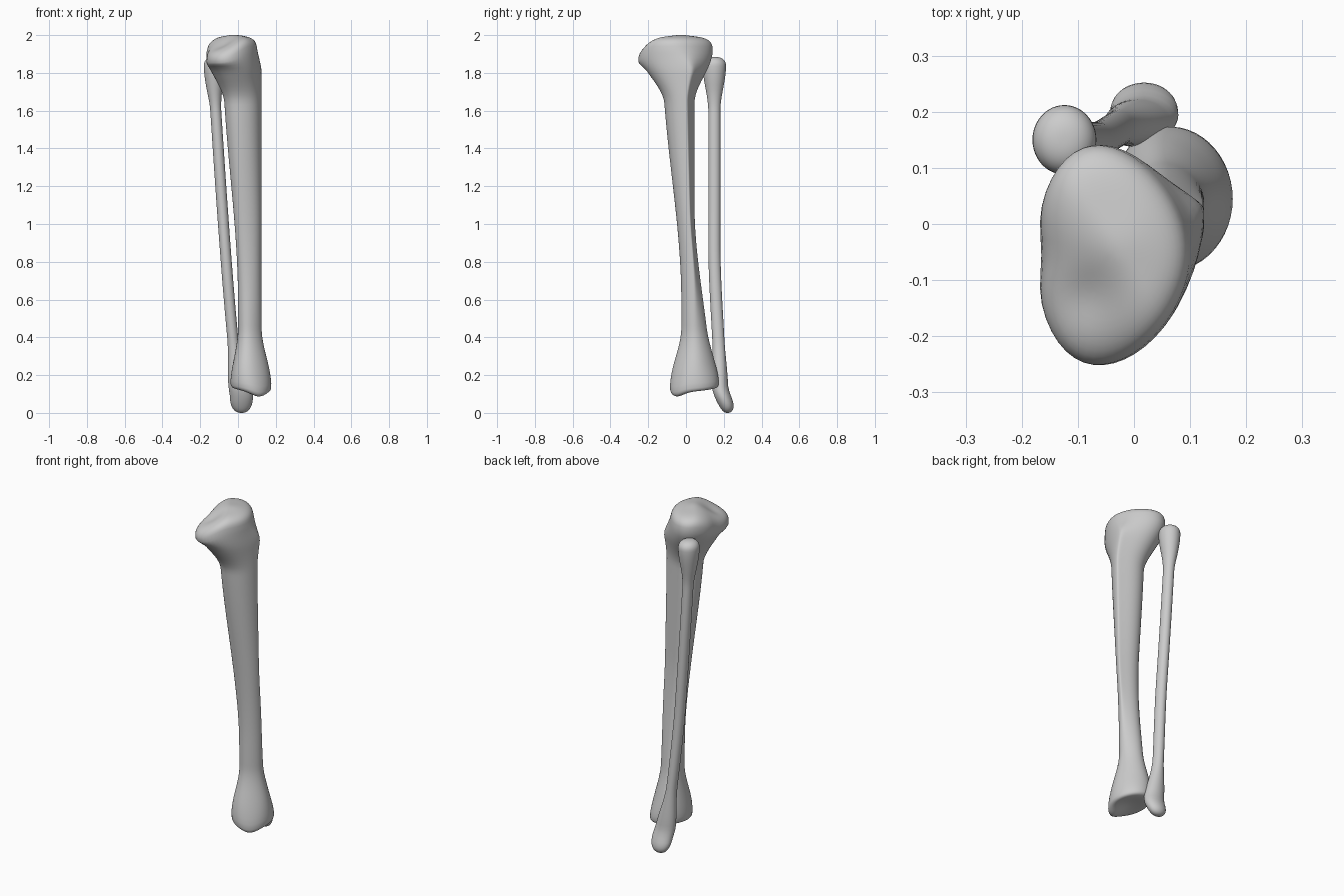
import bpy
import bmesh
from math import cos, sin, pi, exp

cube = bpy.data.objects.get("Cube")
if cube:
    bpy.data.objects.remove(cube)

SIDES = 48
CAP_RINGS = 16
BODY_RINGS = 70

bone_grey = bpy.data.materials.new("bone_grey")
bone_grey.use_nodes = True
grey = (0.6, 0.6, 0.6, 1)
bone_grey.diffuse_color = grey
bone_grey.node_tree.nodes["Principled BSDF"].inputs["Base Color"].default_value = grey


def rise(value, start, end):
    """Smooth step from zero at start to one at end."""
    t = min(max((value - start) / (end - start), 0), 1)
    return t * t * (3 - 2 * t)


def fall(value, start, end):
    return 1 - rise(value, start, end)


def bump(distance_squared, width):
    return exp(-distance_squared / (width * width))


def ring_levels(low, high, low_cap, high_cap, squareness):
    """Heights and scales of rings: rounded cap, body, rounded cap."""
    cap = []
    for i in range(CAP_RINGS + 1):
        remaining = 1 - i / CAP_RINGS
        angle = pi / 2 * (1 - remaining * remaining)
        depth = sin(angle) ** squareness
        scale = max(cos(angle), 0) ** squareness if remaining else 0
        cap.append((depth, scale))
    start, end = low + low_cap, high - high_cap
    levels = [(start - low_cap * depth, scale) for depth, scale in reversed(cap)]
    for i in range(1, BODY_RINGS):
        levels.append((start + (end - start) * i / BODY_RINGS, 1))
    return levels + [(end + high_cap * depth, scale) for depth, scale in cap]


def build_bone(name, levels, place):
    """Skin rings of points given by place(height, scale, cosine, sine)."""
    bm = bmesh.new()
    rings = []
    for z, scale in levels:
        ring = []
        for i in range(SIDES):
            angle = 2 * pi * i / SIDES
            ring.append(bm.verts.new(place(z, scale, cos(angle), sin(angle))))
        rings.append(ring)
    for lower, upper in zip(rings, rings[1:]):
        for i in range(SIDES):
            j = (i + 1) % SIDES
            bm.faces.new((lower[i], lower[j], upper[j], upper[i]))
    # Close the ends where the caps shrink to a point
    bmesh.ops.remove_doubles(bm, verts=bm.verts, dist=0.00001)
    bmesh.ops.recalc_face_normals(bm, faces=bm.faces)
    mesh = bpy.data.meshes.new(name)
    bm.to_mesh(mesh)
    bm.free()
    mesh.materials.append(bone_grey)
    for face in mesh.polygons:
        face.use_smooth = True
    bpy.context.collection.objects.link(bpy.data.objects.new(name, mesh))


def place_shin(z, scale, u, v):
    # Flares of the ankle and head, and taper of the shaft
    ankle = fall(z, 0.14, 0.45)
    shaft = rise(z, 0.6, 1.9)
    head = rise(z, 1.64, 1.92)
    lip = rise(z, 1.8, 1.95)
    left = -0.04 * ankle - 0.08 * shaft - 0.097 * head
    right = 0.125 + 0.052 * ankle - 0.025 * lip
    front = -0.025 - 0.06 * ankle - 0.1 * shaft - 0.128 * head
    back = 0.045 + 0.04 * ankle + 0.09 * fall(z, 0.1, 1.1) + 0.097 * head

    # Crest running along the outer back corner, kidney-shaped head
    foot = fall(z, 0.1, 0.28)
    crest = 0.2 * (1 - foot)
    v *= (1 - crest * u) / (1 + crest * crest / 2)
    if u > 0:
        v += 0.45 * rise(z, 0.4, 0.9) * (1 - lip) * u * u * (1 - abs(v))
    else:
        u += 0.1 * lip * bump(v * v, 0.3)
    half_x = scale * (right - left) / 2
    half_y = scale * (back - front) / 2
    x = (left + right) / 2 + u * half_x
    y = (front + back) / 2 + v * half_y

    # Head drooping at one corner, with a dish and a ridge
    droop = 0.065 * rise(-scale * (u + v), -0.2, 1.5)
    dish = bump((x + 0.08) ** 2 + (y + 0.13) ** 2, 0.055)
    ridge = bump((x + 0.02) ** 2 + (y + 0.03) ** 2, 0.055)
    z += lip * (0.006 * ridge - 0.015 * dish - droop)

    # Hollow ankle joint with a knob hanging on its inner side
    knob = bump((x - 0.11) ** 2 + (y + 0.05) ** 2, 0.06)
    tilt = 0.08 * v * half_y - 0.1 * u * half_x
    hollow = 0.025 * (1 - scale * scale)
    return x, y, z + foot * (tilt + hollow - 0.025 * knob)


def place_calf(z, scale, u, v):
    # Thin shaft with a wide ankle and a knob head
    ankle = fall(z, 0.1, 0.4)
    head = rise(z, 1.6, 1.84)
    half_x = 0.029 + 0.032 * ankle + 0.028 * head
    half_y = 0.032 + 0.012 * ankle + 0.03 * head

    # Bowed centre line, swept back at the ankle tip
    along = min(max((z - 0.1) / 1.6, 0), 1)
    x = 0.01 + 0.008 * ankle - 0.134 * along ** 0.75
    y = 0.15 + 0.03 * fall(z, 0.1, 0.9) + 0.04 * fall(z, 0, 0.15)
    return x + u * scale * half_x, y + v * scale * half_y, z


build_bone("shin_bone", ring_levels(0.105, 1.995, 0.06, 0.09, 0.55), place_shin)
build_bone("calf_bone", ring_levels(0, 1.885, 0.09, 0.05, 0.85), place_calf)
